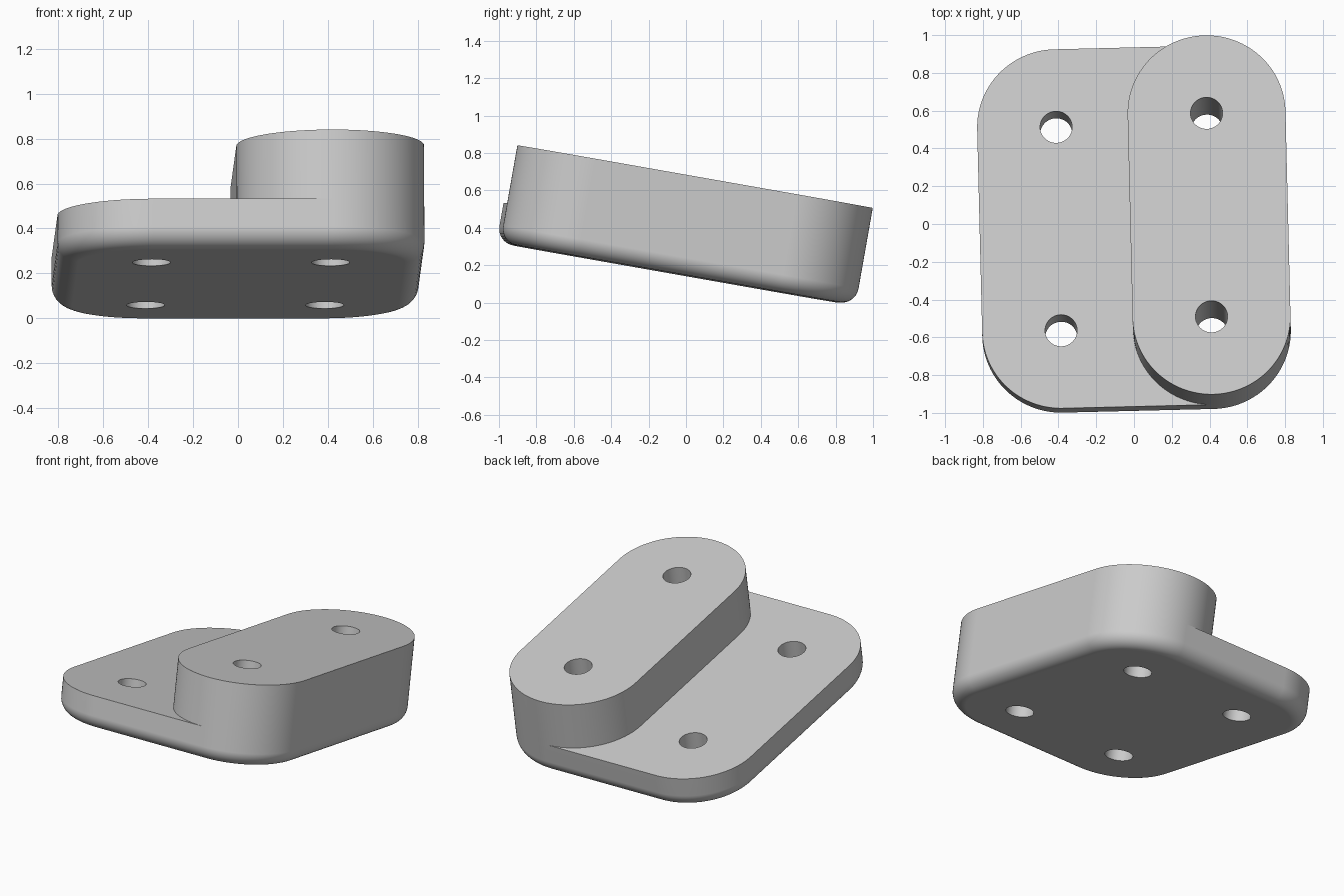
import bpy, bmesh, math
from mathutils import Euler, Vector

if "Cube" in bpy.data.objects:
    bpy.data.objects.remove(bpy.data.objects["Cube"], do_unlink=True)

HOLE_X, HOLE_Y = 0.399, 0.547      # hole centres, shared by the corner arcs
RADIUS = 0.418                     # corner radius
PLATE_H, BOSS_H = 0.215, 0.528
FILLET, BORE = 0.09, 0.085
STEPS = 32                         # segments per quarter turn


def arc(cx, cy, r, start, end, steps):
    """Points along an arc, angles in degrees."""
    angles = [math.radians(start + (end - start) * i / steps) for i in range(steps + 1)]
    return [(cx + r * math.cos(a), cy + r * math.sin(a)) for a in angles]


def rounded_outline(r):
    pts = []
    for i, (sx, sy) in enumerate([(1, 1), (-1, 1), (-1, -1), (1, -1)]):
        pts += arc(sx * HOLE_X, sy * HOLE_Y, r, 90 * i, 90 * i + 90, STEPS)
    return pts


def loft(bm, rings):
    """Closed solid through a stack of (outline, z) rings."""
    layers = [[bm.verts.new((x, y, z)) for x, y in pts] for pts, z in rings]
    bm.faces.new(layers[0][::-1])
    bm.faces.new(layers[-1])
    n = len(layers[0])
    for low, high in zip(layers, layers[1:]):
        for i in range(n):
            j = (i + 1) % n
            bm.faces.new((low[i], low[j], high[j], high[i]))


def make_object(name, solids):
    bm = bmesh.new()
    for rings in solids:
        loft(bm, rings)
    bmesh.ops.recalc_face_normals(bm, faces=bm.faces)
    mesh = bpy.data.meshes.new(name)
    bm.to_mesh(mesh)
    bm.free()
    obj = bpy.data.objects.new(name, mesh)
    bpy.context.collection.objects.link(obj)
    return obj


# Full-height rounded block with a filleted bottom edge
rings = []
for i in range(11):
    a = math.radians(9 * i)
    rings.append((rounded_outline(RADIUS - FILLET * (1 - math.sin(a))),
                  FILLET * (1 - math.cos(a))))
rings.append((rounded_outline(RADIUS), BOSS_H))
bracket = make_object("stepped_mounting_block", [rings])

# Step cutter: leaves the raised capsule-shaped boss on the left side
step = [(HOLE_X, -1.2)]
step += arc(HOLE_X, -HOLE_Y, RADIUS, 270, 180, STEPS)
step += arc(HOLE_X, HOLE_Y, RADIUS, 180, 90, STEPS)
step += [(HOLE_X, 1.2), (-1.2, 1.2), (-1.2, -1.2)]
step_cutter = make_object("step_cutter", [[(step, PLATE_H), (step, 1)]])

# Four through holes
bores = []
for sx in (-1, 1):
    for sy in (-1, 1):
        circle = arc(sx * HOLE_X, sy * HOLE_Y, BORE, 0, 360, 48)[:-1]
        bores.append([(circle, -0.5), (circle, 1)])
hole_cutter = make_object("hole_cutter", bores)

cutters = (step_cutter, hole_cutter)
for cutter in cutters:
    cutter.hide_render = True
    mod = bracket.modifiers.new(cutter.name, "BOOLEAN")
    mod.operation, mod.solver, mod.object = "DIFFERENCE", "EXACT", cutter

# Keep the cut result and drop the cutters
bpy.context.view_layer.update()
graph = bpy.context.evaluated_depsgraph_get()
result = bpy.data.meshes.new_from_object(bracket.evaluated_get(graph))
bracket.modifiers.clear()
bracket.data = result
for cutter in cutters:
    bpy.data.objects.remove(cutter, do_unlink=True)

# Plain grey finish
grey = bpy.data.materials.new("light_grey")
grey.use_nodes = True
colour = (0.6, 0.6, 0.6, 1)
grey.diffuse_color = colour
grey.node_tree.nodes["Principled BSDF"].inputs["Base Color"].default_value = colour
result.materials.clear()
result.materials.append(grey)

# Tilted pose, resting on the ground and centred
tilt = Euler((math.radians(-10), 0, math.radians(1.4)))
result.transform(tilt.to_matrix().to_4x4())
lo = Vector([min(v.co[k] for v in result.vertices) for k in range(3)])
hi = Vector([max(v.co[k] for v in result.vertices) for k in range(3)])
bracket.location = (-(lo.x + hi.x) / 2, -(lo.y + hi.y) / 2, -lo.z)

# Smooth curves, crisp edges, flat faces kept flat
bpy.ops.object.select_all(action="DESELECT")
bracket.select_set(True)
bpy.context.view_layer.objects.active = bracket
bpy.ops.object.shade_smooth_by_angle(angle=math.radians(30))
weighted = bracket.modifiers.new("weighted_normals", "WEIGHTED_NORMAL")
weighted.keep_sharp = True
